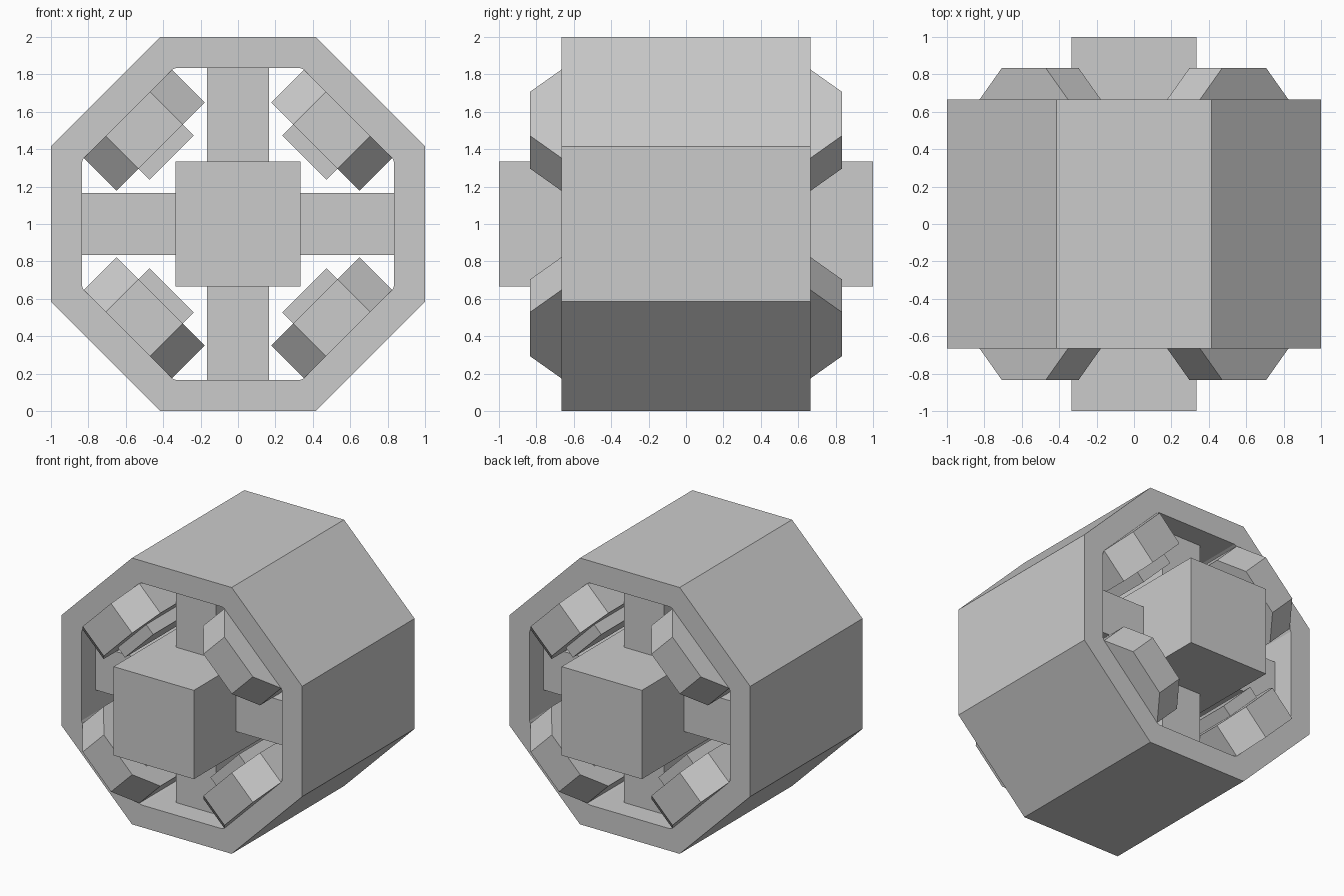
import bpy, bmesh, math
from mathutils import Matrix, Vector

if "Cube" in bpy.data.objects:
    bpy.data.objects.remove(bpy.data.objects["Cube"])

T = 1 / 3      # main module
H = 1 / 6      # half module
R = 1 - H      # inner apothem of the shell
CENTRE = Matrix.Translation((0, 0, 1))


def finish(name, bm):
    bmesh.ops.recalc_face_normals(bm, faces=bm.faces)
    mesh = bpy.data.meshes.new(name)
    bm.to_mesh(mesh)
    bm.free()
    obj = bpy.data.objects.new(name, mesh)
    bpy.context.collection.objects.link(obj)
    return obj


def prism(name, profile, z0, z1, matrix):
    # extrude an (x, y) profile from z0 to z1, then place it
    bm = bmesh.new()
    lo = [bm.verts.new((x, y, z0)) for x, y in profile]
    hi = [bm.verts.new((x, y, z1)) for x, y in profile]
    bm.faces.new(lo[::-1])
    bm.faces.new(hi)
    n = len(profile)
    for i in range(n):
        j = (i + 1) % n
        bm.faces.new((lo[i], lo[j], hi[j], hi[i]))
    bm.transform(matrix)
    return finish(name, bm)


def rect(a, b):
    return [(-a, -b), (a, -b), (a, b), (-a, b)]


# Octagonal shell: sharp outer corners, slightly clipped inner corners
bm = bmesh.new()
outer, inner = [], []
for i in range(8):
    rot = Matrix.Rotation(i * math.pi / 4, 3, 'Y')
    pts = [(math.tan(math.pi / 8), 1), (-T, R), (T, R)]
    made = [[bm.verts.new(rot @ Vector((x, s * 2 * T, z)) + Vector((0, 0, 1)))
             for s in (-1, 1)] for x, z in pts]
    outer.append(made[0])
    inner += made[1:]
for i in range(8):
    o0, o1 = outer[i - 1], outer[i]
    a, b, c = inner[2 * i], inner[2 * i + 1], inner[(2 * i + 2) % 16]
    bm.faces.new((o0[0], o1[0], o1[1], o0[1]))
    bm.faces.new((a[0], b[0], b[1], a[1]))
    bm.faces.new((b[0], c[0], c[1], b[1]))
    for s in (0, 1):
        bm.faces.new((o0[s], o1[s], b[s], a[s]))
        bm.faces.new((o1[s], c[s], b[s]))
finish("octagonal_shell", bm)

# Central core block running front to back
prism("core_block", rect(T, 1), -T, T, CENTRE)

# Four spokes joining the core to the shell
for i in range(4):
    m = CENTRE @ Matrix.Rotation(i * math.pi / 2, 4, 'Y')
    prism(f"spoke_{i + 1}", rect(H, 0.5), T, R, m)

# Diagonal panels with tapered ends, each with a narrow rib on its inner side
panel = [(-H, -5 * H), (H, -5 * H), (T, -2 * T), (T, 2 * T),
         (H, 5 * H), (-H, 5 * H), (-T, 2 * T), (-T, -2 * T)]
for i in range(4):
    m = CENTRE @ Matrix.Rotation(math.pi / 4 + i * math.pi / 2, 4, 'Y')
    prism(f"diagonal_panel_{i + 1}", panel, 0.585, R, m)
    prism(f"panel_rib_{i + 1}", rect(H, 2 * T), 0.502, 0.585, m)
